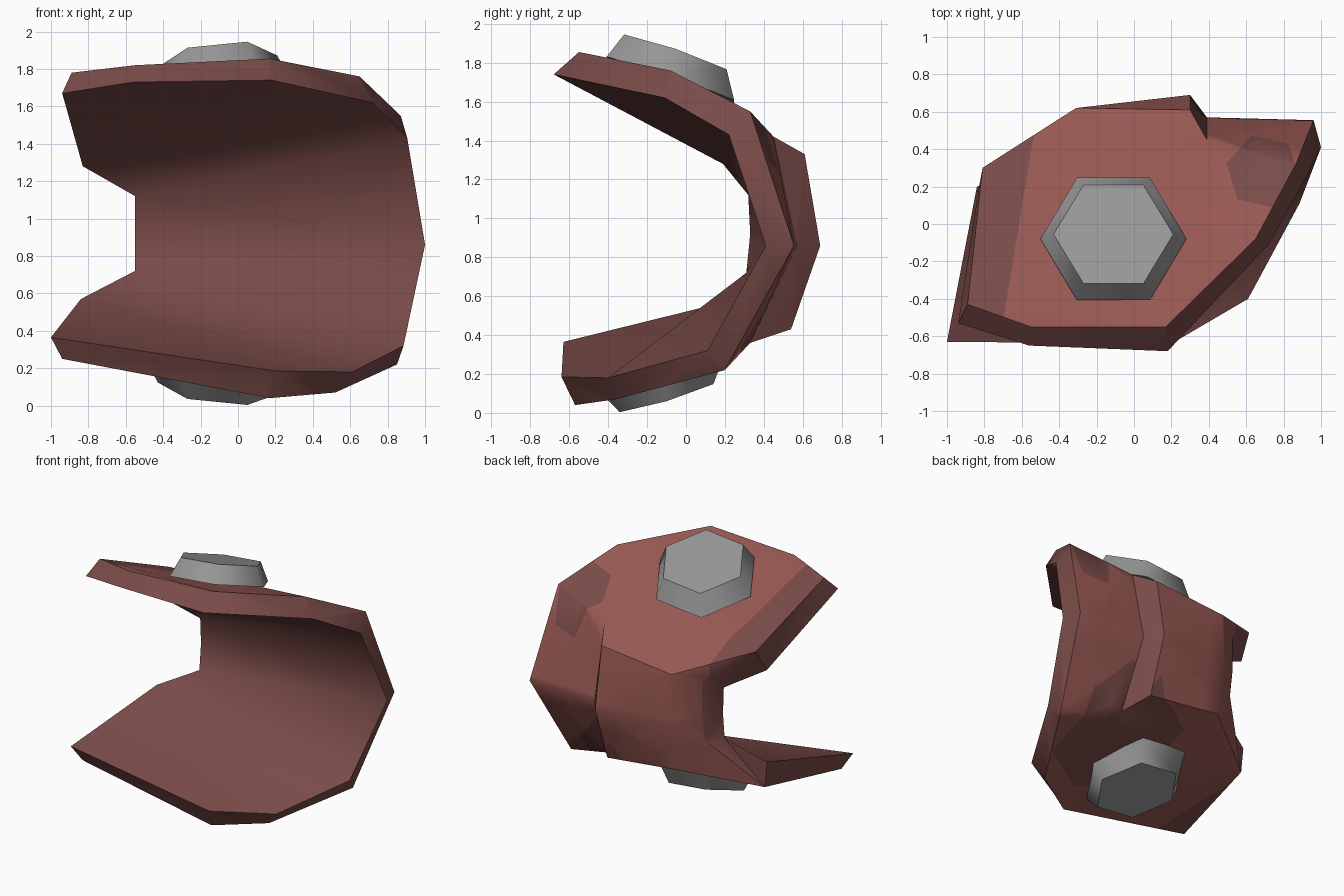
import bpy, bmesh, math
from mathutils import Vector

if "Cube" in bpy.data.objects:
    bpy.data.objects.remove(bpy.data.objects["Cube"])


def material(name, rgb):
    m = bpy.data.materials.new(name)
    m.diffuse_color = (*rgb, 1)
    m.use_nodes = True
    m.node_tree.nodes["Principled BSDF"].inputs["Base Color"].default_value = m.diffuse_color
    return m


rust = material("rust_red", (0.31, 0.098, 0.084))
dark_rust = material("dark_rust", (0.19, 0.07, 0.064))
steel = material("steel_grey", (0.31, 0.31, 0.31))

# Matching outer and inner edge loops of the curved clamp plate
outer_pts = [(-.89, -.43, 1.78), (-.55, -.55, 1.82), (.17, -.55, 1.855), (.65, -.08, 1.76),
             (.87, .33, 1.55), (.96, .555, .86),                                  # right side
             (.85, .20, .22), (.52, -.36, .07), (.17, -.57, .04), (-.94, -.57, .25),
             (-.82, .20, .37), (-.49, .47, .75), (-.49, .50, .95), (-.49, .50, 1.22),
             (-.81, .30, 1.46)]                                                   # left notch
inner_pts = [(-.94, -.53, 1.67), (-.56, -.65, 1.73), (.18, -.68, 1.74), (.72, -.11, 1.62),
             (.905, .22, 1.43), (1.0, .41, .86),
             (.885, .11, .32), (.61, -.40, .18), (.20, -.64, .185), (-1.0, -.63, .365),
             (-.84, .20, .57), (-.55, .31, .72), (-.55, .33, .92), (-.55, .32, 1.12),
             (-.83, .19, 1.28)]
# Back ridge: right panel edge, thick band edge, left band edge
ridge_pts = [(.39, .45, 1.42), (.30, .61, 1.33), (-.31, .62, 1.27),
             (.39, .57, .86), (.30, .69, .86), (-.31, .62, .88),
             (.39, .33, .36), (.30, .54, .43), (-.31, .55, .50)]

bm = bmesh.new()
o = [bm.verts.new(p) for p in outer_pts]
i = [bm.verts.new(p) for p in inner_pts]
r = [bm.verts.new(p) for p in ridge_pts]
skin = bm.faces.layers.int.new("outer_skin")

# Outer skin: top, back wall, bottom
outer_faces = [
    (o[0], o[1], o[2]), (o[0], o[2], o[3], o[14]), (o[14], o[3], r[0]), (o[3], o[4], r[0]),
    (o[14], r[0], r[1], r[2]),
    (o[4], o[5], r[3], r[0]), (r[1], r[4], r[5], r[2]),
    (r[2], r[5], o[12], o[13]), (o[14], r[2], o[13]),
    (o[5], o[6], r[6], r[3]), (r[4], r[7], r[8], r[5]),
    (r[5], r[8], o[11], o[12]), (r[8], o[10], o[11]),
    (o[6], o[7], r[6]), (r[6], o[7], o[10]), (r[6], o[10], r[8], r[7]),
    (o[7], o[8], o[9], o[10])]
for vs in outer_faces:
    bm.faces.new(vs)[skin] = 1

# Step strip between the right panel and the thick band
dark_faces = [bm.faces.new((r[0], r[3], r[4], r[1])), bm.faces.new((r[3], r[6], r[7], r[4]))]

# Inner skin
for idx in [(0, 1, 2), (0, 2, 3, 14), (14, 3, 4), (14, 4, 13), (4, 5, 12, 13), (5, 6, 11, 12),
            (6, 7, 11), (11, 7, 10), (7, 8, 9, 10)]:
    dark_faces.append(bm.faces.new([i[k] for k in idx]))

# Rim
n = len(o)
for k in range(n):
    dark_faces.append(bm.faces.new((o[k], o[(k + 1) % n], i[(k + 1) % n], i[k])))
for f in dark_faces:
    f.material_index = 1
bmesh.ops.triangulate(bm, faces=bm.faces[:])
bmesh.ops.recalc_face_normals(bm, faces=bm.faces[:])


def paint(planes):
    """Cut the outer skin along planes and darken the part behind all of them."""
    planes = [(Vector(co), Vector(no)) for co, no in planes]
    for co, no in planes:
        faces = [f for f in bm.faces if f[skin]]
        geom = faces + list({e for f in faces for e in f.edges}) \
            + list({v for f in faces for v in f.verts})
        bmesh.ops.bisect_plane(bm, geom=geom, dist=1e-5, plane_co=co, plane_no=no)
    for f in bm.faces:
        c = f.calc_center_median()
        if f[skin] and all((c - co).dot(no) < 0 for co, no in planes):
            f.material_index = 1


def hexagon(cx, cy, rad, turn):
    d = [(math.cos(turn + a * math.pi / 3), math.sin(turn + a * math.pi / 3)) for a in range(6)]
    return [((cx + rad * x, cy + rad * y, 0), (x, y, 0)) for x, y in d]


# Worn dark patches: left end, lower tip, right shoulder, underside
paint([((0, 0, .9), (0, 0, -1)), ((-.615, 0, 0), (.91, -.15, 0))])
paint([((0, 0, .9), (0, 0, 1)), ((-.69, -.57, 0), (.97, .23, 0))])
paint([((0, 0, 1.25), (0, 0, -1))] + hexagon(.69, .28, .175, .3))
paint([((0, 0, .7), (0, 0, 1))] + hexagon(.25, .12, .41, 0))


def finish(name, bm, mats, angle):
    me = bpy.data.meshes.new(name)
    bm.to_mesh(me)
    bm.free()
    for m in mats:
        me.materials.append(m)
    ob = bpy.data.objects.new(name, me)
    bpy.context.collection.objects.link(ob)
    bpy.ops.object.select_all(action='DESELECT')
    ob.select_set(True)
    bpy.context.view_layer.objects.active = ob
    if angle:
        bpy.ops.object.shade_smooth_by_angle(angle=math.radians(angle))


finish("clamp_plate", bm, [rust, dark_rust], 45)


def bolt(name, cy, z_base, z_cap, slope_x, slope_y, squash):
    """Tapered hexagonal bolt head, tilted to follow the plate."""
    b = bmesh.new()
    rings = []
    for rad, cz, sy, dy in ((.39, z_base, .97, 0), (.32, z_cap, squash, .025)):
        ring = []
        for k in range(6):
            x, y = rad * math.cos(k * math.pi / 3), sy * rad * math.sin(k * math.pi / 3)
            ring.append(b.verts.new((x - .11, y + cy + dy, cz + slope_x * x + slope_y * y)))
        rings.append(ring)
    caps = [b.faces.new(ring) for ring in rings]
    for k in range(6):
        j = (k + 1) % 6
        b.faces.new((rings[0][k], rings[0][j], rings[1][j], rings[1][k])).smooth = True
    for f in caps:                       # crisp caps, soft sides
        for e in f.edges:
            e.smooth = False
    bmesh.ops.recalc_face_normals(b, faces=b.faces[:])
    finish(name, b, [steel], 0)


bolt("top_bolt", -.08, 1.70, 1.84, .10, -.34, .95)
bolt("bottom_bolt", -.125, .235, .092, -.10, .30, .87)
